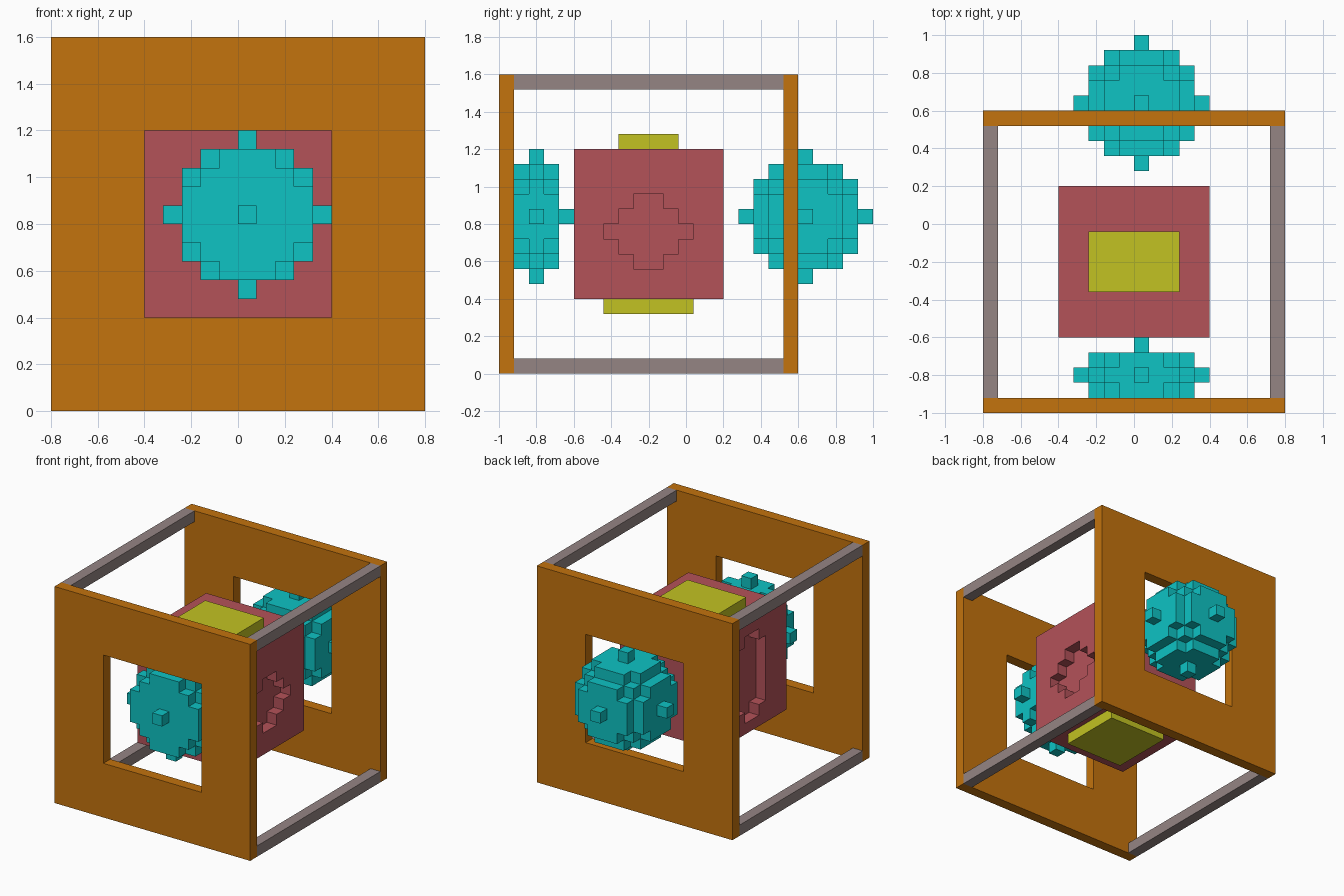
import bpy, bmesh
from itertools import product
from mathutils import Vector

cube = bpy.data.objects.get("Cube")
if cube:
    bpy.data.objects.remove(cube, do_unlink=True)

U = 0.08  # size of one block


def material(name, rgb):
    lin = [(c / 255 / 12.92) if c < 11 else ((c / 255 + 0.055) / 1.055) ** 2.4 for c in rgb]
    m = bpy.data.materials.new(name)
    m.use_nodes = True
    m.diffuse_color = (*lin, 1)
    m.node_tree.nodes["Principled BSDF"].inputs["Base Color"].default_value = (*lin, 1)
    return m


ORANGE = material("orange", (195, 115, 13))
TEAL = material("turquoise", (14, 195, 196))
RED = material("dusty red", (180, 82, 89))
YELLOW = material("yellow", (194, 194, 34))
GREY = material("warm grey", (149, 133, 132))


def finish(name, bm, mat):
    bmesh.ops.recalc_face_normals(bm, faces=bm.faces)
    mesh = bpy.data.meshes.new(name)
    bm.to_mesh(mesh)
    bm.free()
    mesh.materials.append(mat)
    ob = bpy.data.objects.new(name, mesh)
    bpy.context.collection.objects.link(ob)
    return ob


def box(name, lo, hi, mat):
    bm = bmesh.new()
    bmesh.ops.create_cube(bm, size=1)
    lo, hi = Vector(lo), Vector(hi)
    for v in bm.verts:
        v.co = (lo + hi) / 2 + v.co * (hi - lo)
    return finish(name, bm, mat)


def blocks(name, centre, cells, mat):
    """Outer skin of a set of unit blocks; cell (0,0,0) is centred on `centre`."""
    bm = bmesh.new()
    cells = set(cells)
    for c in cells:
        for axis, side in product(range(3), (-1, 1)):
            near = list(c)
            near[axis] += side
            if tuple(near) in cells:
                continue
            quad = []
            for a, b in ((-1, -1), (1, -1), (1, 1), (-1, 1)):
                off = [0, 0, 0]
                off[axis], off[(axis + 1) % 3], off[(axis + 2) % 3] = side, a * side, b
                quad.append(bm.verts.new(Vector(centre) + (Vector(c) + Vector(off) / 2) * U))
            bm.faces.new(quad)
    bmesh.ops.remove_doubles(bm, verts=bm.verts, dist=0.001)
    return finish(name, bm, mat)


def blocky_ball(name, centre, depth):
    """Ball of blocks, radius 4 across and `depth` front to back."""
    r = range(-4, 5)
    cells = [(x, y, z) for x, y, z in product(r, r, r)
             if (x * x + z * z) / 16 + (y / depth) ** 2 <= 1]
    return blocks(name, centre, cells, TEAL)


def window_panel(name, y):
    """Square panel with a square opening, one block thick."""
    bm = bmesh.new()
    rings = [[bm.verts.new((sx * h, y, 0.8 + sz * h))
              for sx, sz in ((-1, -1), (1, -1), (1, 1), (-1, 1))] for h in (0.8, 0.4)]
    for i in range(4):
        j = (i + 1) % 4
        bm.faces.new((rings[0][i], rings[0][j], rings[1][j], rings[1][i]))
    new = bmesh.ops.extrude_face_region(bm, geom=bm.faces[:])["geom"]
    bmesh.ops.translate(bm, verts=[v for v in new if isinstance(v, bmesh.types.BMVert)],
                        vec=(0, U, 0))
    return finish(name, bm, ORANGE)


# Frame: two windowed panels joined by four corner rods
window_panel("front_panel", -1.0)
window_panel("back_panel", 0.52)
for side, x in (("right", -0.8), ("left", 0.72)):
    for level, z in (("bottom", 0.0), ("top", 1.52)):
        box(f"{level}_{side}_rod", (x, -0.92, z), (x + U, 0.52, z + U), GREY)


# Core cube with a stepped shallow recess on each side
def in_core(x, y, z):
    w = abs(y - 4.5)
    diamond = x == 9 and w < 3 - abs(z - 4)
    oblong = x == 0 and 1 <= z <= 8 and w < (1 if z in (1, 8) else 2)
    return not (diamond or oblong)


blocks("core_cube", (-0.36, -0.56, 0.44),
       [c for c in product(range(10), repeat=3) if in_core(*c)], RED)

# Raised plates above and below the core
box("top_plate", (-0.24, -0.36, 1.2), (0.24, -0.04, 1.28), YELLOW)
box("bottom_plate", (-0.24, -0.44, 0.32), (0.24, 0.04, 0.4), YELLOW)

# Block balls in the two windows, the front one flattened
blocky_ball("front_ball", (0.04, -0.8, 0.84), 2)
blocky_ball("back_ball", (0.04, 0.64, 0.84), 4)
